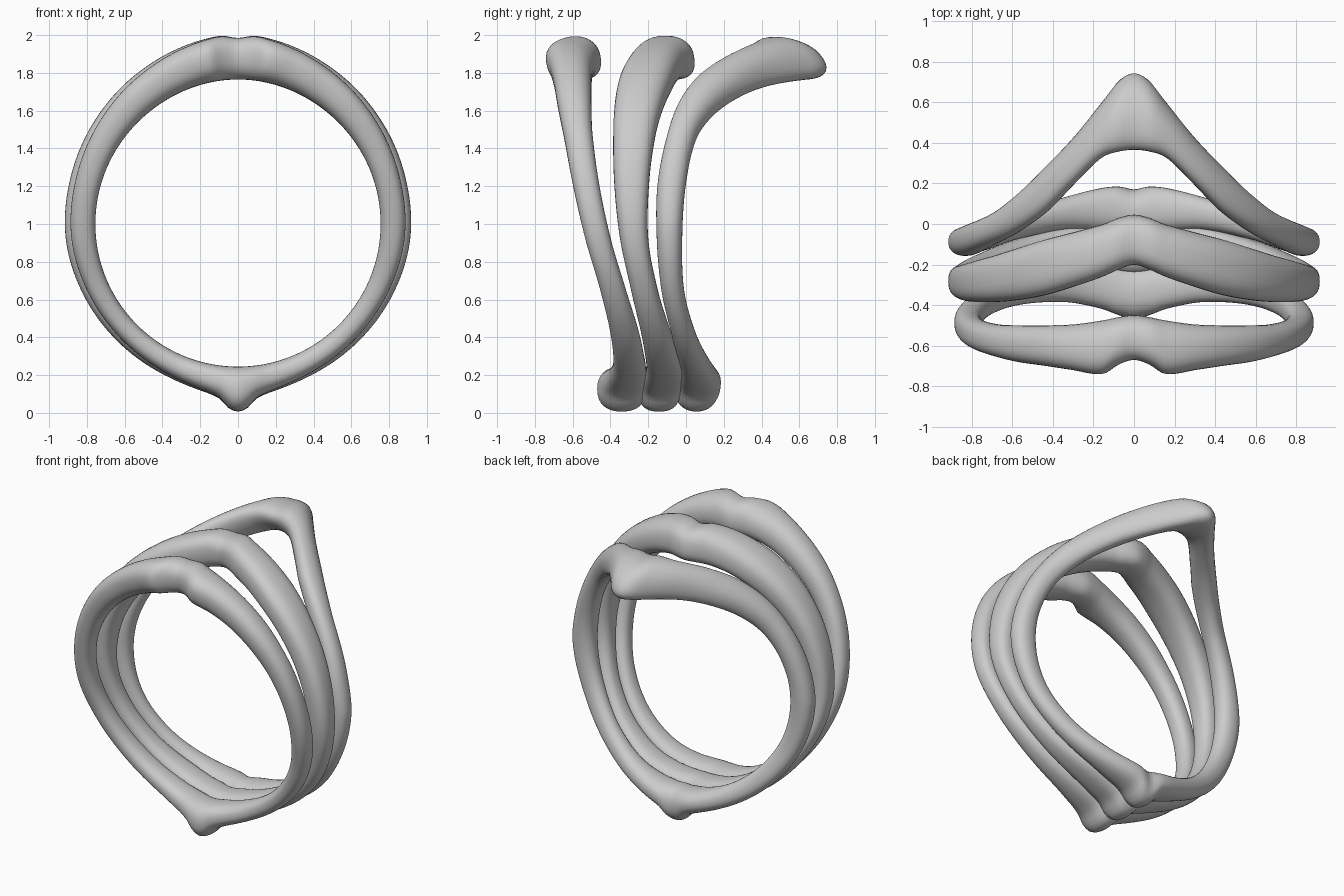
import bpy
import bmesh
from math import sin, cos, pi, copysign

default_cube = bpy.data.objects.get("Cube")
if default_cube:
    bpy.data.objects.remove(default_cube, do_unlink=True)

SEGMENTS = 240      # steps around each band
SECTION = 32        # points around each cross-section
CENTRE_Z = 1.0      # height of the finger hole centre
INNER_RADIUS = 0.755

# Angles measured from the top of the ring down to the bottom, one side only
ANGLES = [0, 5, 10, 20, 30, 42, 55, 75, 95, 115, 135, 155, 168, 174, 177, 180]
OUTER = [.985, 1, .995, .98, .965, .95, .935, .92, .915, .9, .89, .89, .905, .93, .975, .993]


def smooth_profile(values, angle):
    """Cubic interpolation over ANGLES, level at both ends for symmetry."""
    last = len(ANGLES) - 1

    def slope(k):
        if k == 0 or k == last:
            return 0.0
        return (values[k + 1] - values[k - 1]) / (ANGLES[k + 1] - ANGLES[k - 1])

    k = 0
    while k < last - 1 and angle > ANGLES[k + 1]:
        k += 1
    span = ANGLES[k + 1] - ANGLES[k]
    t = (angle - ANGLES[k]) / span
    rise = t * t * (3 - 2 * t)
    return (values[k] * (1 - rise) + values[k + 1] * rise
            + span * slope(k) * t * (1 - t) ** 2
            - span * slope(k + 1) * t * t * (1 - t))


def rounded(value, power):
    """Superellipse helper: fuller than a plain circle."""
    return copysign(abs(value) ** power, value)


def make_band(name, front, back, slimming, shoulder, lean, fullness, material):
    """Sweep a rounded section round the finger hole, mirrored left to right.

    slimming thins the sides, shoulder thins the upper diagonals, and lean
    tips the outer crest of the upper half towards the front.
    """
    bm = bmesh.new()
    loops = []
    for i in range(SEGMENTS):
        turn = 2 * pi * i / SEGMENTS - pi
        angle = abs(turn) * 180 / pi
        y_front = smooth_profile(front, angle)
        y_back = smooth_profile(back, angle)
        outer = (smooth_profile(OUTER, angle) - slimming * abs(sin(turn))
                 - shoulder * max(0, sin(2 * abs(turn))))
        inner = INNER_RADIUS + 0.01 * max(0, cos(turn)) ** 8
        tilt = lean * max(0, cos(turn)) ** 2
        loop = []
        for j in range(SECTION):
            a = 2 * pi * j / SECTION
            across = rounded(cos(a), fullness)
            out = rounded(sin(a), fullness)
            radius = (inner + outer) / 2 + out * (outer - inner) / 2
            across = (across - tilt * out) / (1 + tilt * tilt) ** 0.5
            y = (y_front + y_back) / 2 + across * (y_back - y_front) / 2
            loop.append(bm.verts.new((radius * sin(turn), y,
                                      CENTRE_Z + radius * cos(turn))))
        loops.append(loop)
    for i in range(SEGMENTS):
        here, after = loops[i], loops[(i + 1) % SEGMENTS]
        for j in range(SECTION):
            n = (j + 1) % SECTION
            bm.faces.new((here[j], here[n], after[n], after[j]))
    bmesh.ops.recalc_face_normals(bm, faces=bm.faces)
    for face in bm.faces:
        face.smooth = True
    mesh = bpy.data.meshes.new(name)
    bm.to_mesh(mesh)
    bm.free()
    mesh.materials.append(material)
    band = bpy.data.objects.new(name, mesh)
    bpy.context.collection.objects.link(band)


# Single plain metal colour
grey = bpy.data.materials.new("light_grey_metal")
grey.use_nodes = True
colour = (0.6, 0.6, 0.6, 1)
grey.diffuse_color = colour
grey.node_tree.nodes["Principled BSDF"].inputs["Base Color"].default_value = colour

# Front band: notched top, slimmest sides
make_band(
    "front_band",
    front=[-.67, -.695, -.74, -.72, -.7, -.68, -.65, -.6, -.535, -.455, -.4, -.385, -.415, -.445, -.46, -.47],
    back=[-.45, -.46, -.475, -.495, -.5, -.5, -.495, -.46, -.4, -.32, -.25, -.215, -.21, -.21, -.21, -.21],
    slimming=0.03, shoulder=0.0, lean=0.1, fullness=0.85, material=grey)

# Middle band: shallow chevron top, widest sides
make_band(
    "middle_band",
    front=[-.2, -.225, -.26, -.31, -.35, -.375, -.385, -.38, -.35, -.29, -.235, -.21, -.225, -.24, -.25, -.255],
    back=[.045, .03, 0, -.04, -.075, -.12, -.16, -.195, -.2, -.15, -.08, -.02, -.02, -.02, -.025, -.03],
    slimming=0.0, shoulder=0.0, lean=0.1, fullness=0.78, material=grey)

# Back band: tall chevron top sweeping backwards
make_band(
    "back_band",
    front=[.37, .36, .33, .19, .06, -.035, -.095, -.15, -.155, -.13, -.075, -.03, -.035, -.045, -.05, -.06],
    back=[.74, .705, .615, .44, .3, .16, .06, 0, -.02, -.01, .05, .13, .175, .185, .18, .17],
    slimming=0.0, shoulder=0.035, lean=0.4, fullness=0.9, material=grey)
